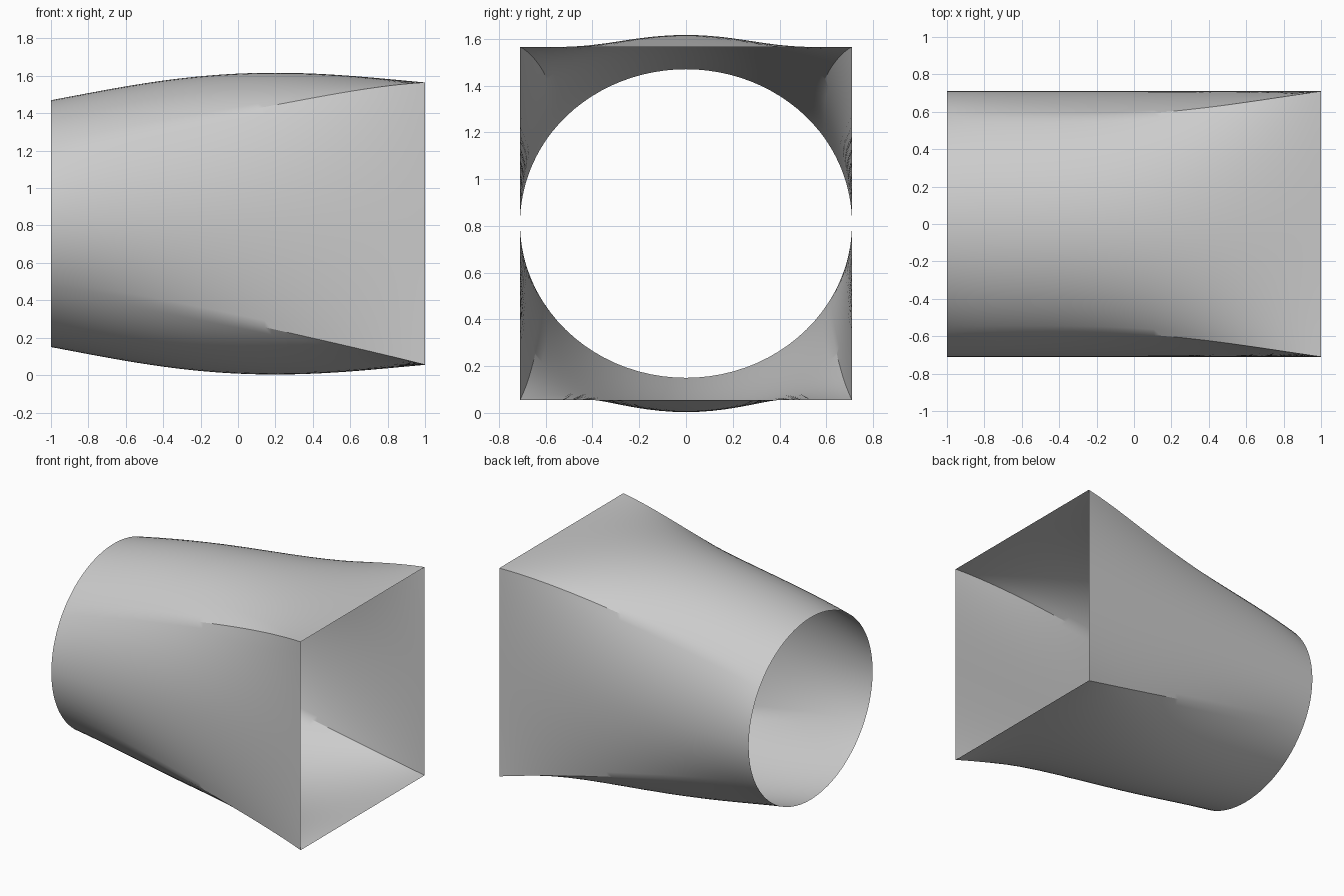
import bpy
import bmesh
from math import acos, cos, sin

if "Cube" in bpy.data.objects:
    bpy.data.objects.remove(bpy.data.objects["Cube"], do_unlink=True)

HALF_WIDTH, MID_Z = 0.71, 0.81
STEPS = 14        # points per eighth of the ring
RINGS = 56        # sections along the duct
KNOTS = (-1, -0.5, 0, 0.5, 1)

# Rails given at the knots: crown height, then corner width and height
CROWN = (0.66, 0.75, 0.802, 0.797, 0.755)
UPPER = ((0.572, 0.574, 0.587, 0.637, 0.71), (0.393, 0.505, 0.597, 0.69, 0.755))
LOWER = ((0.61, 0.615, 0.637, 0.665, 0.71), (0.337, 0.415, 0.522, 0.635, 0.755))


def rail(values, x):
    """Smooth polynomial through the knot values."""
    total = 0
    for i, value in enumerate(values):
        for j, knot in enumerate(KNOTS):
            if j != i:
                value *= (x - knot) / (KNOTS[i] - knot)
        total += value
    return total


def quadrant(x, corner):
    """Side middle to corner to crown, as offsets (y, z)."""
    yc, zc, crown = rail(corner[0], x), rail(corner[1], x), rail(CROWN, x)
    split = acos(corner[0][0] / HALF_WIDTH)
    points = []
    for i in range(STEPS):                       # side panel
        a = split * i / STEPS
        bow = (cos(a) - cos(split)) / (1 - cos(split))
        points.append((yc + (HALF_WIDTH - yc) * bow, zc * sin(a) / sin(split)))
    for i in range(STEPS + 1):                   # crown panel
        a = split + (acos(0) - split) * i / STEPS
        bow = (sin(a) - sin(split)) / (1 - sin(split))
        points.append((yc * cos(a) / cos(split), zc + (crown - zc) * bow))
    return points


def section(x):
    """Closed ring, made from two quadrants and their mirror images."""
    up = quadrant(x, UPPER)
    down = [(y, -z) for y, z in quadrant(x, LOWER)]
    half = down[::-1] + up[1:]
    other = [(-y, z) for y, z in half[-2:0:-1]]
    return [(x, y, MID_Z + z) for y, z in half + other]


# Duct: round at one end, square at the other, open at both
bm = bmesh.new()
rings = [[bm.verts.new(p) for p in section(-1 + 2 * k / RINGS)]
         for k in range(RINGS + 1)]
for a, b in zip(rings, rings[1:]):
    for i in range(len(a)):
        j = (i + 1) % len(a)
        bm.faces.new((a[i], a[j], b[j], b[i]))
bm.normal_update()
if sum(f.normal.z * (f.calc_center_median().z - MID_Z) for f in bm.faces) < 0:
    bmesh.ops.reverse_faces(bm, faces=bm.faces[:])
mesh = bpy.data.meshes.new("transition_duct")
bm.to_mesh(mesh)
bm.free()
duct = bpy.data.objects.new("transition_duct", mesh)
bpy.context.collection.objects.link(duct)

# Plain grey metal
grey = bpy.data.materials.new("light_grey")
grey.use_nodes = True
colour = (0.6, 0.6, 0.6, 1)
grey.diffuse_color = colour
grey.node_tree.nodes["Principled BSDF"].inputs["Base Color"].default_value = colour
mesh.materials.append(grey)

# Smooth skin with crisp corner creases
bpy.ops.object.select_all(action="DESELECT")
duct.select_set(True)
bpy.context.view_layer.objects.active = duct
bpy.ops.object.shade_smooth_by_angle(angle=0.52)
